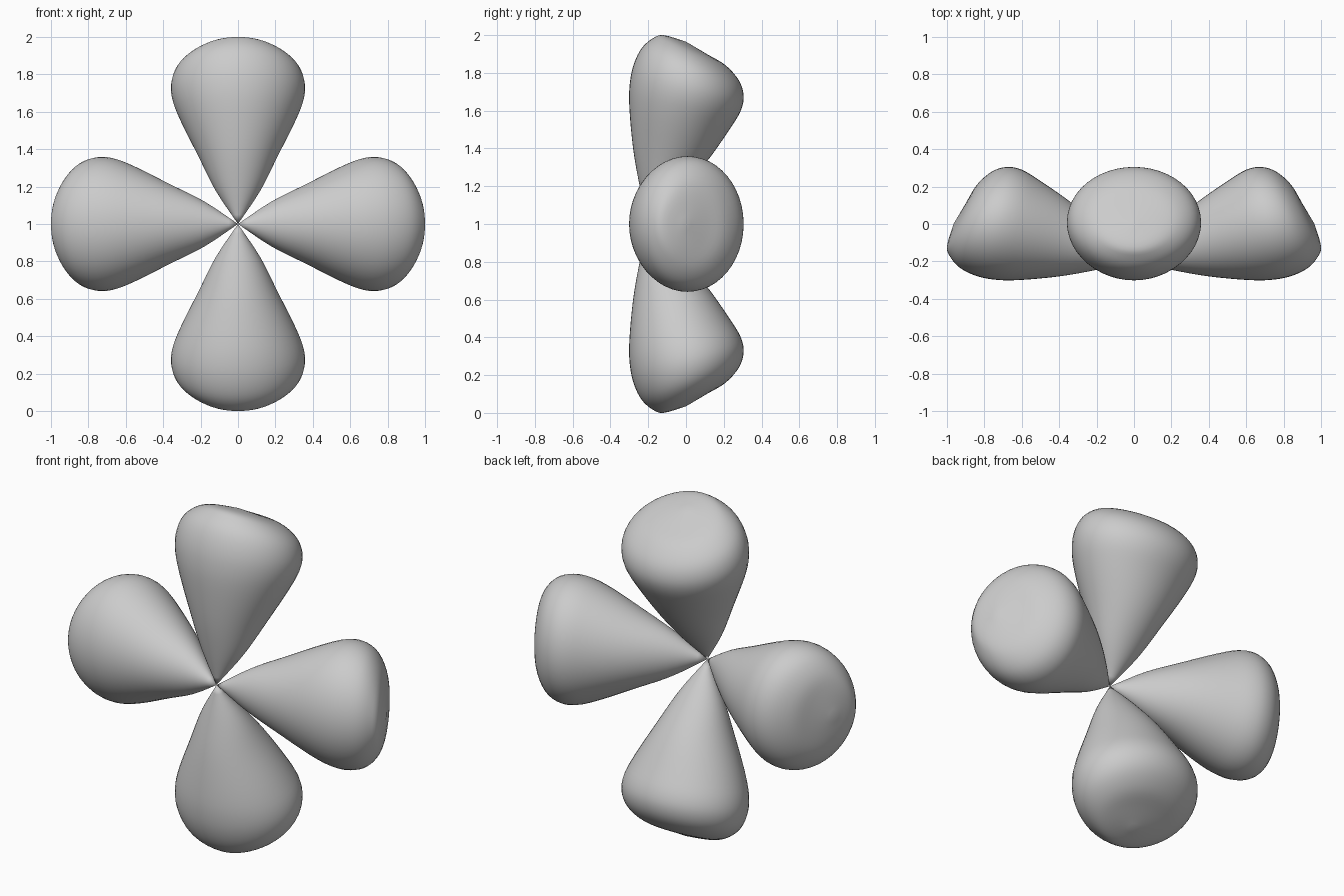
import bpy, bmesh, math
from mathutils import Vector, Matrix

if "Cube" in bpy.data.objects:
    bpy.data.objects.remove(bpy.data.objects["Cube"])

SEGS = 48   # points around a petal
STEPS = 4   # smooth steps between key rings

# key rings of one petal pointing to +x: front edge x, y; back edge x, y; half width
KEYS = [
    (0.00, -0.20, 0.00, -0.20, 0.000),
    (0.20, -0.245, 0.16, -0.04, 0.120),
    (0.40, -0.28, 0.33, 0.11, 0.213),
    (0.62, -0.30, 0.50, 0.23, 0.310),
    (0.75, -0.297, 0.60, 0.29, 0.353),
    (0.85, -0.275, 0.68, 0.305, 0.355),
    (0.93, -0.235, 0.76, 0.28, 0.320),
    (0.98, -0.18, 0.84, 0.21, 0.245),
    (1.00, -0.12, 0.90, 0.11, 0.145),
    (0.965, 0.00, 0.965, 0.00, 0.000),
]


def smooth_keys(keys):
    """Catmull-Rom curve through the key rings."""
    k = [Vector(p) for p in keys]
    k = [2 * k[0] - k[1]] + k + [2 * k[-1] - k[-2]]
    out = []
    for a, b, c, d in zip(k, k[1:], k[2:], k[3:]):
        for i in range(STEPS):
            t = i / STEPS
            out.append(0.5 * (2 * b + (c - a) * t + (2 * a - 5 * b + 4 * c - d) * t * t
                              + (3 * b - a - 3 * c + d) * t ** 3))
    return out + [k[-2]]


def make_petal(name, angle):
    bm = bmesh.new()
    rings = []
    for fx, fy, bx, by, w in smooth_keys(KEYS):
        front, back = Vector((fx, fy, 0)), Vector((bx, by, 0))
        mid, half = (front + back) / 2, (back - front) / 2
        if w < 1e-5:
            rings.append([bm.verts.new(mid)] * SEGS)
            continue
        rings.append([bm.verts.new(mid + half * math.cos(a) + Vector((0, 0, w * math.sin(a))))
                      for a in (2 * math.pi * i / SEGS for i in range(SEGS))])
    for r, s in zip(rings, rings[1:]):
        for i in range(SEGS):
            j = (i + 1) % SEGS
            bm.faces.new(list(dict.fromkeys((r[i], r[j], s[j], s[i]))))
    bmesh.ops.recalc_face_normals(bm, faces=bm.faces)
    for f in bm.faces:
        f.smooth = True
    bm.transform(Matrix.Translation((0, 0, 1)) @ Matrix.Rotation(angle, 4, 'Y'))
    mesh = bpy.data.meshes.new(name)
    bm.to_mesh(mesh)
    bm.free()
    bpy.context.collection.objects.link(bpy.data.objects.new(name, mesh))


# four petals around the shared tip
for n, side in enumerate(("right", "bottom", "left", "top")):
    make_petal("petal_" + side, n * math.pi / 2)
